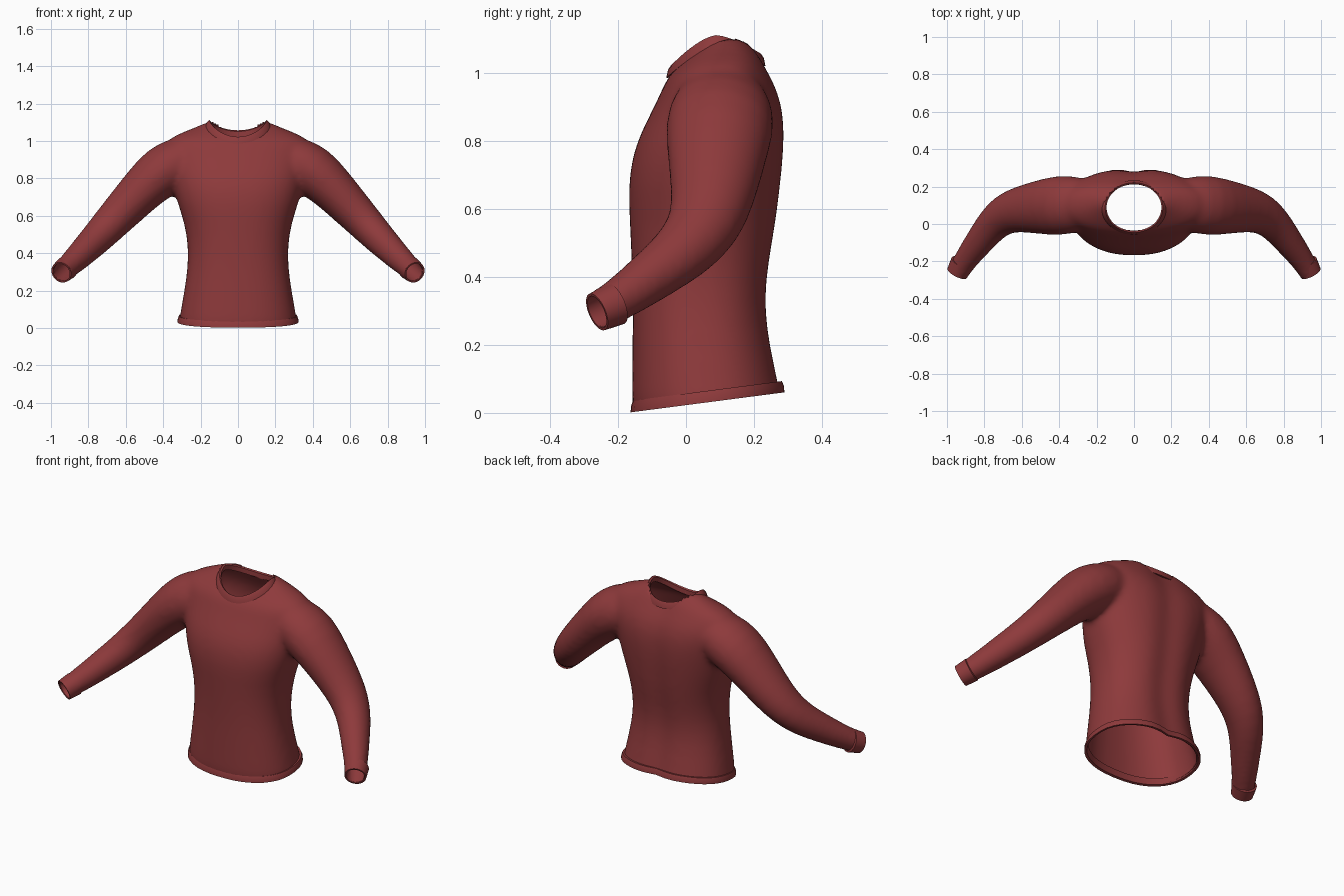
import bpy, bmesh
from math import sin, cos, pi, exp, radians
from mathutils import Vector

cube = bpy.data.objects.get("Cube")
if cube:
    bpy.data.objects.remove(cube)

red = bpy.data.materials.new("dark red cloth")
red.use_nodes = True
red.diffuse_color = (0.27, 0.042, 0.044, 1)
red.node_tree.nodes["Principled BSDF"].inputs["Base Color"].default_value = red.diffuse_color

STEPS = 40
ANGLES = [2 * pi * i / STEPS for i in range(STEPS)]


def signed_pow(v, p):
    return abs(v) ** p * (1 if v >= 0 else -1)


def body_ring(z, half, front, back, slope=0.0):
    """Rounded body section with a shallow spine groove; slope lifts the back."""
    ring = []
    for a in ANGLES:
        x = half * signed_pow(cos(a), 0.87)
        y = (front + back) / 2 + (back - front) / 2 * signed_pow(sin(a), 0.87)
        if sin(a) > 0:
            y -= 0.022 * exp(-(x / 0.06) ** 2) * sin(a)
        ring.append(Vector((x, y, z + slope * (y + 0.16))))
    return ring


def tube_ring(centre, axis, r_up, r_side):
    """Oval section across an axis."""
    t = axis.normalized()
    side = (Vector((0, 1, 0)) - t * t.y).normalized()
    up = t.cross(side)
    return [centre + up * r_up * cos(a) + side * r_side * sin(a) for a in ANGLES]


def loft(bm, rings, closed=False):
    """Skin rings; either cap both ends or join the last ring to the first."""
    rows = [[bm.verts.new(p) for p in r] for r in rings]
    pairs = list(zip(rows, rows[1:]))
    if closed:
        pairs.append((rows[-1], rows[0]))
    else:
        bm.faces.new(rows[0])
        bm.faces.new(rows[-1])
    for lo, hi in pairs:
        for i in range(STEPS):
            j = (i + 1) % STEPS
            bm.faces.new((lo[i], lo[j], hi[j], hi[i]))


def finish(name, bm, angle=40):
    bmesh.ops.recalc_face_normals(bm, faces=bm.faces)
    mesh = bpy.data.meshes.new(name)
    bm.to_mesh(mesh)
    bm.free()
    obj = bpy.data.objects.new(name, mesh)
    bpy.context.collection.objects.link(obj)
    mesh.materials.append(red)
    bpy.ops.object.select_all(action="DESELECT")
    obj.select_set(True)
    bpy.context.view_layer.objects.active = obj
    bpy.ops.object.shade_smooth_by_angle(angle=radians(angle))
    return obj


def mirrored(points, s):
    return [Vector((p.x * s, p.y, p.z)) for p in points]


# Torso: height, half width, front y, back y
torso = [
    (-0.08, 0.33, -0.16, 0.31), (0.04, 0.317, -0.16, 0.293), (0.2, 0.287, -0.158, 0.256),
    (0.32, 0.27, -0.157, 0.242), (0.43, 0.267, -0.16, 0.252), (0.55, 0.283, -0.165, 0.274),
    (0.67, 0.325, -0.172, 0.288), (0.78, 0.35, -0.155, 0.298), (0.87, 0.37, -0.11, 0.297),
    (0.94, 0.39, -0.075, 0.28), (0.99, 0.385, -0.055, 0.255), (1.025, 0.35, -0.02, 0.235),
    (1.055, 0.275, 0.015, 0.22), (1.085, 0.2, 0.05, 0.195), (1.115, 0.14, 0.08, 0.165),
]
# Sleeve: centre, radius across the slope, radius front to back
sleeve = [
    ((0.2, 0.11, 0.92), 0.11, 0.12), ((0.3, 0.105, 0.895), 0.135, 0.15),
    ((0.4, 0.1, 0.845), 0.142, 0.162), ((0.5, 0.09, 0.753), 0.122, 0.146),
    ((0.61, 0.08, 0.635), 0.108, 0.124), ((0.69, 0.055, 0.55), 0.097, 0.11),
    ((0.755, 0.0, 0.48), 0.088, 0.094), ((0.82, -0.085, 0.415), 0.078, 0.08),
    ((0.88, -0.165, 0.355), 0.069, 0.069), ((0.92, -0.22, 0.32), 0.06, 0.06),
    ((0.975, -0.32, 0.265), 0.06, 0.06),
]
CUFF_END = Vector((0.945, -0.262, 0.297))
CUFF_AXIS = Vector((0.42, -0.83, -0.36)).normalized()

bm = bmesh.new()
loft(bm, [body_ring(*r) for r in torso])
centres = [Vector(s[0]) for s in sleeve]
arm_rings = []
for i, (c, r_up, r_side) in enumerate(sleeve):
    axis = centres[min(i + 1, len(sleeve) - 1)] - centres[max(i - 1, 0)]
    arm_rings.append(tube_ring(Vector(c), axis, r_up, r_side))
for s in (1, -1):
    loft(bm, [mirrored(r, s) for r in arm_rings])
blank = finish("shirt_blank", bm)

# Fuse torso and sleeves into one soft skin
blank.modifiers.new("round", "SUBSURF").levels = 1
fuse = blank.modifiers.new("fuse", "REMESH")
fuse.mode = "VOXEL"
fuse.voxel_size = 0.014
soften = blank.modifiers.new("soften", "SMOOTH")
soften.factor = 0.5
soften.iterations = 14
graph = bpy.context.evaluated_depsgraph_get()
skin = bpy.data.meshes.new_from_object(blank.evaluated_get(graph))
bm = bmesh.new()
bm.from_mesh(skin)
bpy.data.objects.remove(blank)
bpy.data.meshes.remove(skin)


# Open the hem, both cuffs and the neck
def cut(point, normal):
    bmesh.ops.bisect_plane(bm, geom=bm.verts[:] + bm.edges[:] + bm.faces[:],
                           plane_co=point, plane_no=normal, clear_outer=True)


cut(Vector((0, -0.16, 0.012)), Vector((0, 0.13, -1)))
for s in (1, -1):
    cut(*mirrored([CUFF_END - CUFF_AXIS * 0.004, CUFF_AXIS], s))
NECK_Y = 0.088


def in_neck(p):
    return p.z > 0.9 and (p.x / 0.158) ** 2 + ((p.y - NECK_Y) / 0.131) ** 2 < 1


bmesh.ops.delete(bm, geom=[f for f in bm.faces if in_neck(f.calc_center_median())],
                 context="FACES")
shirt = finish("shirt_body", bm, 60)
cloth = shirt.modifiers.new("cloth", "SOLIDIFY")
cloth.thickness = 0.006
cloth.offset = -1

# Hem band
bm = bmesh.new()
loft(bm, [body_ring(z, 0.32 + d, -0.16 - d, 0.296 + d, 0.13) for z, d in
          ((0.004, -0.01), (0.002, 0.003), (0.02, 0.002), (0.036, -0.004), (0.036, -0.018))],
     closed=True)
finish("hem_band", bm)

# Cuff bands
for side, s in (("left", 1), ("right", -1)):
    bm = bmesh.new()
    loft(bm, [mirrored(tube_ring(CUFF_END - CUFF_AXIS * d, CUFF_AXIS, r, r), s) for d, r in
              ((0, 0.05), (0, 0.058), (0.03, 0.061), (0.066, 0.064), (0.07, 0.054))],
         closed=True)
    finish(side + "_cuff", bm)


# Neck band: saddle-shaped, high at the sides and low at the front
def neck_ring(rx, ry, drop):
    ring = []
    for a in ANGLES:
        dip = 0.09 if sin(a) < 0 else 0.055
        z = 1.112 - dip * abs(sin(a)) ** 1.5 - drop
        ring.append(Vector((rx * cos(a), NECK_Y + ry * sin(a), z)))
    return ring


bm = bmesh.new()
loft(bm, [neck_ring(*r) for r in
          ((0.176, 0.146, 0.036), (0.166, 0.141, 0.012), (0.155, 0.133, 0),
           (0.147, 0.125, 0.006), (0.15, 0.124, 0.034))], closed=True)
finish("neck_band", bm)
